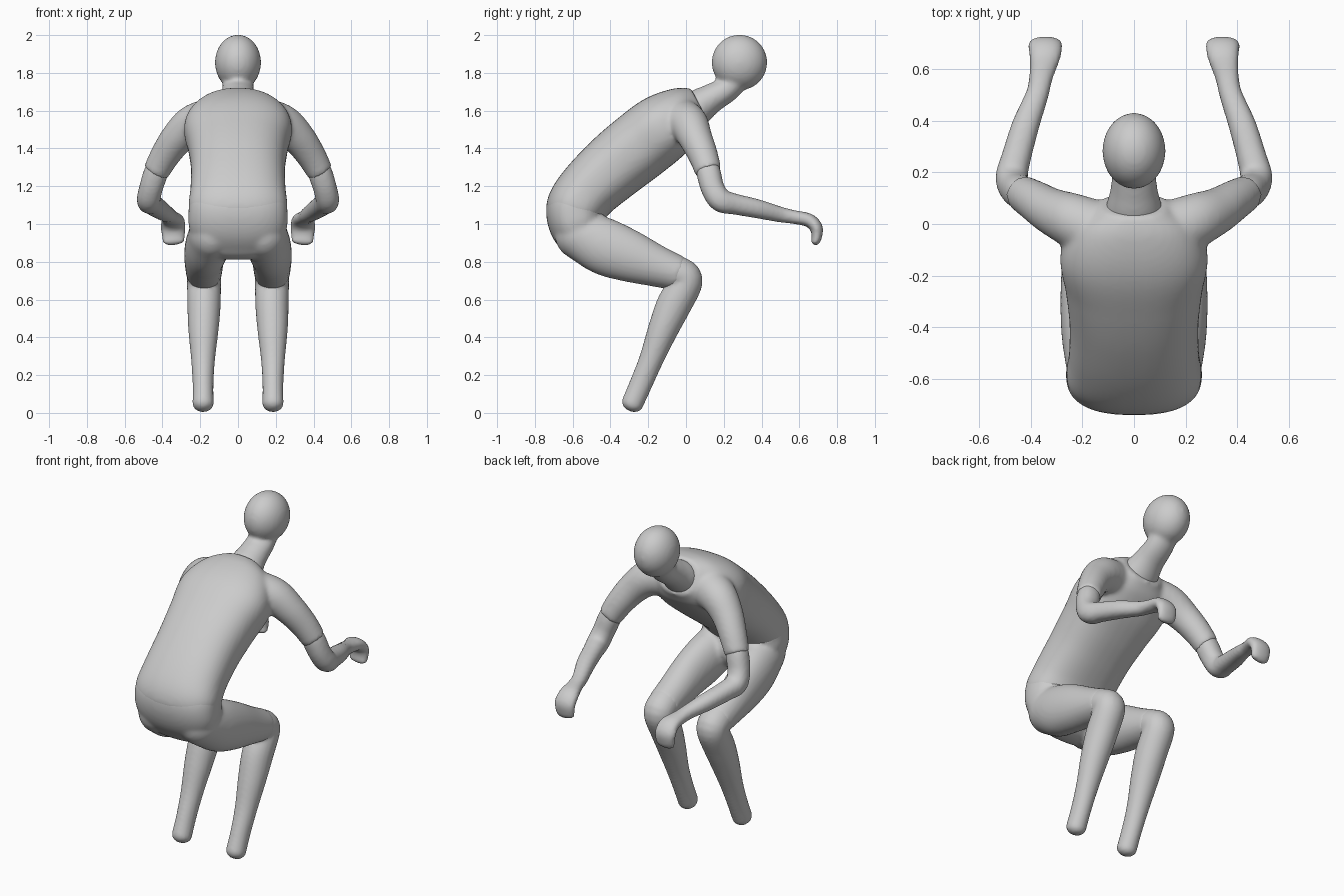
import bpy, bmesh
from math import sin, cos, pi
from mathutils import Vector, Matrix

cube = bpy.data.objects.get("Cube")
if cube:
    bpy.data.objects.remove(cube, do_unlink=True)

grey = bpy.data.materials.new("light grey")
grey.use_nodes = True
grey.diffuse_color = (0.6, 0.6, 0.6, 1)
grey.node_tree.nodes["Principled BSDF"].inputs["Base Color"].default_value = grey.diffuse_color

SIDES, STEPS = 40, 6


def spline(keys):
    """Smooth path through keys of (x, y, z, half width, half depth)."""
    pts = [Vector(k) for k in keys]
    ext = [2 * pts[0] - pts[1]] + pts + [2 * pts[-1] - pts[-2]]
    out = []
    for i in range(len(pts) - 1):
        p, q, r, s = ext[i:i + 4]
        for j in range(STEPS):
            t = j / STEPS
            out.append(0.5 * (2 * q + (r - p) * t + (2 * p - 5 * q + 4 * r - s) * t ** 2
                              + (3 * q - p - 3 * r + s) * t ** 3))
    return out + [pts[-1]]


def loft(bm, keys, flip=1, power=2.0, start=0.0, end=0.0):
    """Closed tube of superellipse rings; start and end set how round the caps are."""
    path = spline(keys)
    centres = [Vector(p[:3]) for p in path]
    rings = []
    for i, p in enumerate(path):
        tangent = (centres[min(i + 1, len(path) - 1)] - centres[max(i - 1, 0)]).normalized()
        rings.append((centres[i], tangent, p[3], p[4]))

    def cap(ring, sign, amount):
        c, t, a, b = ring
        angles = [k * pi / 14 for k in range(1, 7)]
        return [(c + t * sign * amount * b * sin(g), t, a * cos(g), b * cos(g)) for g in angles]

    if start:
        rings = cap(rings[0], -1, start)[::-1] + rings
    if end:
        rings += cap(rings[-1], 1, end)
    loops = []
    for c, t, a, b in rings:
        side = (Vector((1, 0, 0)) - t * t.x).normalized()
        up = t.cross(side)
        loop = []
        for k in range(SIDES):
            u, v = cos(2 * pi * k / SIDES), sin(2 * pi * k / SIDES)
            u = abs(u) ** (2 / power) * (1 if u > 0 else -1)
            v = abs(v) ** (2 / power) * (1 if v > 0 else -1)
            co = c + side * a * u + up * b * v
            loop.append(bm.verts.new((co.x * flip, co.y, co.z)))
        loops.append(loop)
    faces = [bm.faces.new(loops[0]), bm.faces.new(loops[-1][::-1])]
    for lo, hi in zip(loops, loops[1:]):
        for k in range(SIDES):
            n = (k + 1) % SIDES
            faces.append(bm.faces.new((lo[k], hi[k], hi[n], lo[n])))
    bmesh.ops.recalc_face_normals(bm, faces=faces)


def finish(name, bm, relax):
    """Fuse the overlapping tubes into one smooth skin."""
    mesh = bpy.data.meshes.new(name)
    bm.to_mesh(mesh)
    bm.free()
    obj = bpy.data.objects.new(name, mesh)
    bpy.context.collection.objects.link(obj)
    mesh.materials.append(grey)
    fuse = obj.modifiers.new("fuse", "REMESH")
    fuse.mode, fuse.voxel_size, fuse.use_smooth_shade = "VOXEL", 0.011, True
    soft = obj.modifiers.new("soften", "SMOOTH")
    soft.factor, soft.iterations = 0.5, relax
    bpy.context.view_layer.objects.active = obj
    for mod in ("fuse", "soften"):
        bpy.ops.object.modifier_apply(modifier=mod)


# Shirt: torso leaning forward, with short sleeves
bm = bmesh.new()
loft(bm, [(0, -0.60, 1.03, 0.235, 0.13), (0, -0.585, 1.085, 0.262, 0.158),
          (0, -0.51, 1.185, 0.252, 0.167), (0, -0.38, 1.305, 0.25, 0.18),
          (0, -0.25, 1.41, 0.265, 0.186), (0, -0.12, 1.51, 0.285, 0.182),
          (0, 0.0, 1.585, 0.23, 0.15), (0, 0.075, 1.625, 0.125, 0.105)], power=2.4)
for flip in (1, -1):
    loft(bm, [(0.14, -0.03, 1.55, 0.12, 0.12), (0.24, 0.015, 1.525, 0.105, 0.105),
              (0.32, 0.05, 1.455, 0.09, 0.09), (0.385, 0.09, 1.365, 0.079, 0.079),
              (0.435, 0.12, 1.275, 0.07, 0.07)], flip, start=0.8)
finish("shirt", bm, 12)

# Shorts: pelvis with both thighs
bm = bmesh.new()
loft(bm, [(0, -0.56, 1.12, 0.257, 0.158), (0, -0.585, 1.07, 0.262, 0.155),
          (0, -0.575, 1.0, 0.262, 0.15), (0, -0.535, 0.93, 0.24, 0.14)], power=2.5, end=0.8)
for flip in (1, -1):
    loft(bm, [(0.14, -0.56, 0.945, 0.12, 0.135), (0.165, -0.43, 0.88, 0.115, 0.15),
              (0.178, -0.3, 0.83, 0.107, 0.138), (0.18, -0.15, 0.775, 0.1, 0.11),
              (0.18, -0.03, 0.735, 0.094, 0.091)], flip, start=1.0)
finish("shorts", bm, 10)

# Head and neck
bm = bmesh.new()
loft(bm, [(0, 0.03, 1.59, 0.12, 0.095), (0, 0.08, 1.63, 0.105, 0.09),
          (0, 0.14, 1.668, 0.09, 0.077), (0, 0.225, 1.72, 0.083, 0.068),
          (0, 0.29, 1.80, 0.08, 0.07)])
bmesh.ops.create_uvsphere(bm, u_segments=40, v_segments=24, radius=0.147,
                          matrix=Matrix.Translation((0, 0.283, 1.855)) @ Matrix.Diagonal((0.83, 1, 1, 1)))
finish("head_and_neck", bm, 8)

# Forearms with hands, and lower legs
for side, flip in (("left", 1), ("right", -1)):
    bm = bmesh.new()
    loft(bm, [(0.41, 0.105, 1.33, 0.055, 0.055), (0.435, 0.12, 1.27, 0.064, 0.064),
              (0.462, 0.143, 1.185, 0.062, 0.062), (0.473, 0.185, 1.125, 0.062, 0.062),
              (0.455, 0.26, 1.105, 0.057, 0.055), (0.42, 0.38, 1.08, 0.053, 0.05),
              (0.375, 0.5, 1.05, 0.044, 0.041), (0.36, 0.57, 1.037, 0.046, 0.036),
              (0.345, 0.65, 1.02, 0.061, 0.036), (0.343, 0.69, 0.98, 0.066, 0.034),
              (0.342, 0.692, 0.93, 0.061, 0.027), (0.34, 0.685, 0.908, 0.057, 0.024)],
         flip, power=2.2, end=0.8)
    finish(side + "_forearm", bm, 4)

    bm = bmesh.new()
    loft(bm, [(0.18, -0.12, 0.765, 0.088, 0.09), (0.18, -0.04, 0.738, 0.092, 0.09),
              (0.18, 0.0, 0.695, 0.09, 0.088), (0.18, -0.065, 0.57, 0.088, 0.092),
              (0.183, -0.122, 0.44, 0.08, 0.08), (0.185, -0.185, 0.28, 0.063, 0.064),
              (0.185, -0.24, 0.15, 0.055, 0.06), (0.185, -0.284, 0.05, 0.056, 0.058)],
         flip, end=0.75)
    finish(side + "_lower_leg", bm, 4)
